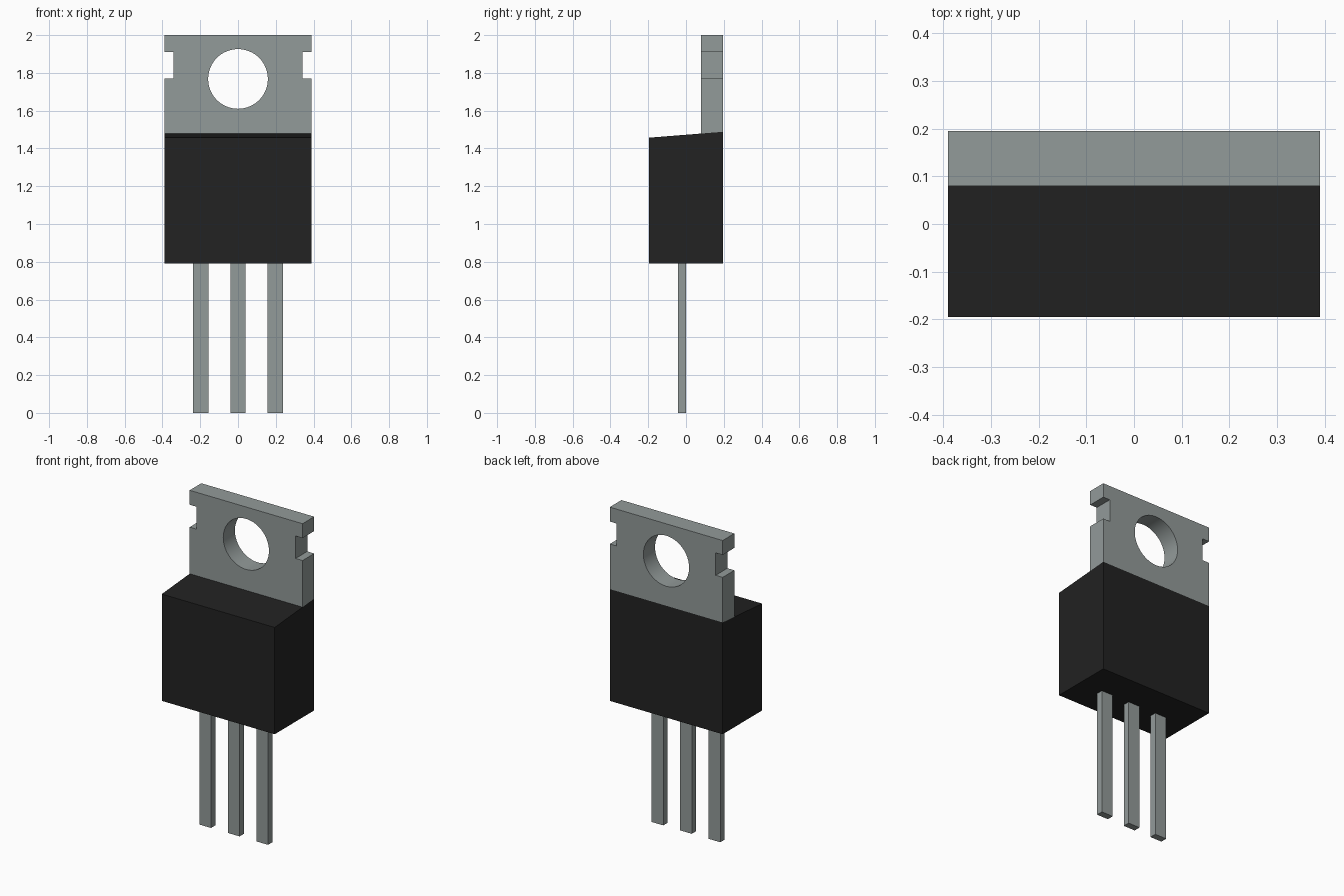
import bpy, bmesh, math

default = bpy.data.objects.get("Cube")
if default:
    bpy.data.objects.remove(default, do_unlink=True)


def material(name, rgb):
    mat = bpy.data.materials.new(name)
    mat.use_nodes = True
    mat.diffuse_color = (*rgb, 1)
    mat.node_tree.nodes["Principled BSDF"].inputs["Base Color"].default_value = (*rgb, 1)
    return mat


metal = material("grey metal", (0.29, 0.325, 0.32))
plastic = material("black plastic", (0.016, 0.016, 0.016))

HALF_W, BACK, TAB_FRONT = 0.39, 0.195, 0.08
BODY_BOTTOM, FRONT_TOP, BACK_TOP = 0.79, 1.457, 1.488


def slope_z(y):
    """Height of the slanted body top at depth y."""
    return FRONT_TOP + (BACK_TOP - FRONT_TOP) * (y + BACK) / (2 * BACK)


def finish(name, bm, mat):
    bmesh.ops.recalc_face_normals(bm, faces=bm.faces)
    mesh = bpy.data.meshes.new(name)
    bm.to_mesh(mesh)
    bm.free()
    mesh.materials.append(mat)
    obj = bpy.data.objects.new(name, mesh)
    bpy.context.collection.objects.link(obj)
    return obj


def box(name, x0, x1, y0, y1, z0, z1, mat, top=None):
    """Axis-aligned box whose top may follow a function of y."""
    bm = bmesh.new()
    bmesh.ops.create_cube(bm, size=1)
    for v in bm.verts:
        high = v.co.z > 0
        v.co.x = x1 if v.co.x > 0 else x0
        v.co.y = y1 if v.co.y > 0 else y0
        v.co.z = (top(v.co.y) if top else z1) if high else z0
    return finish(name, bm, mat)


# Moulded body with slanted top
box("body", -HALF_W, HALF_W, -BACK, BACK, BODY_BOTTOM, None, plastic, top=slope_z)

# Three leads
for name, x in (("right_lead", -0.197), ("middle_lead", 0), ("left_lead", 0.197)):
    box(name, x - 0.04, x + 0.04, -0.042, 0, 0, BODY_BOTTOM, metal)

# Mounting tab: notched outline with a round hole
base = slope_z(TAB_FRONT)
half = [(HALF_W, base), (HALF_W, 1.77), (0.342, 1.77),
        (0.342, 1.91), (HALF_W, 1.91), (HALF_W, 2.0)]
outline = half + [(-x, z) for x, z in reversed(half)]
sides = 64
angles = [2 * math.pi * i / sides for i in range(sides)]
hole = [(0.158 * math.cos(a), 1.768 + 0.158 * math.sin(a)) for a in angles]

bm = bmesh.new()
for loop in (outline, hole):
    verts = [bm.verts.new((x, TAB_FRONT, z)) for x, z in loop]
    for a, b in zip(verts, verts[1:] + verts[:1]):
        bm.edges.new((a, b))
bmesh.ops.triangle_fill(bm, edges=bm.edges[:], use_beauty=True, normal=(0, -1, 0))
extruded = bmesh.ops.extrude_face_region(bm, geom=bm.faces[:])["geom"]
for v in extruded:
    if isinstance(v, bmesh.types.BMVert):
        v.co.y = BACK
        # Lower edge meets the slanted body top
        if v.co.z < base + 0.001:
            v.co.z = slope_z(BACK)
tab = finish("mounting_tab", bm, metal)

bpy.ops.object.select_all(action="DESELECT")
tab.select_set(True)
bpy.context.view_layer.objects.active = tab
bpy.ops.object.shade_smooth_by_angle(angle=math.radians(30))
